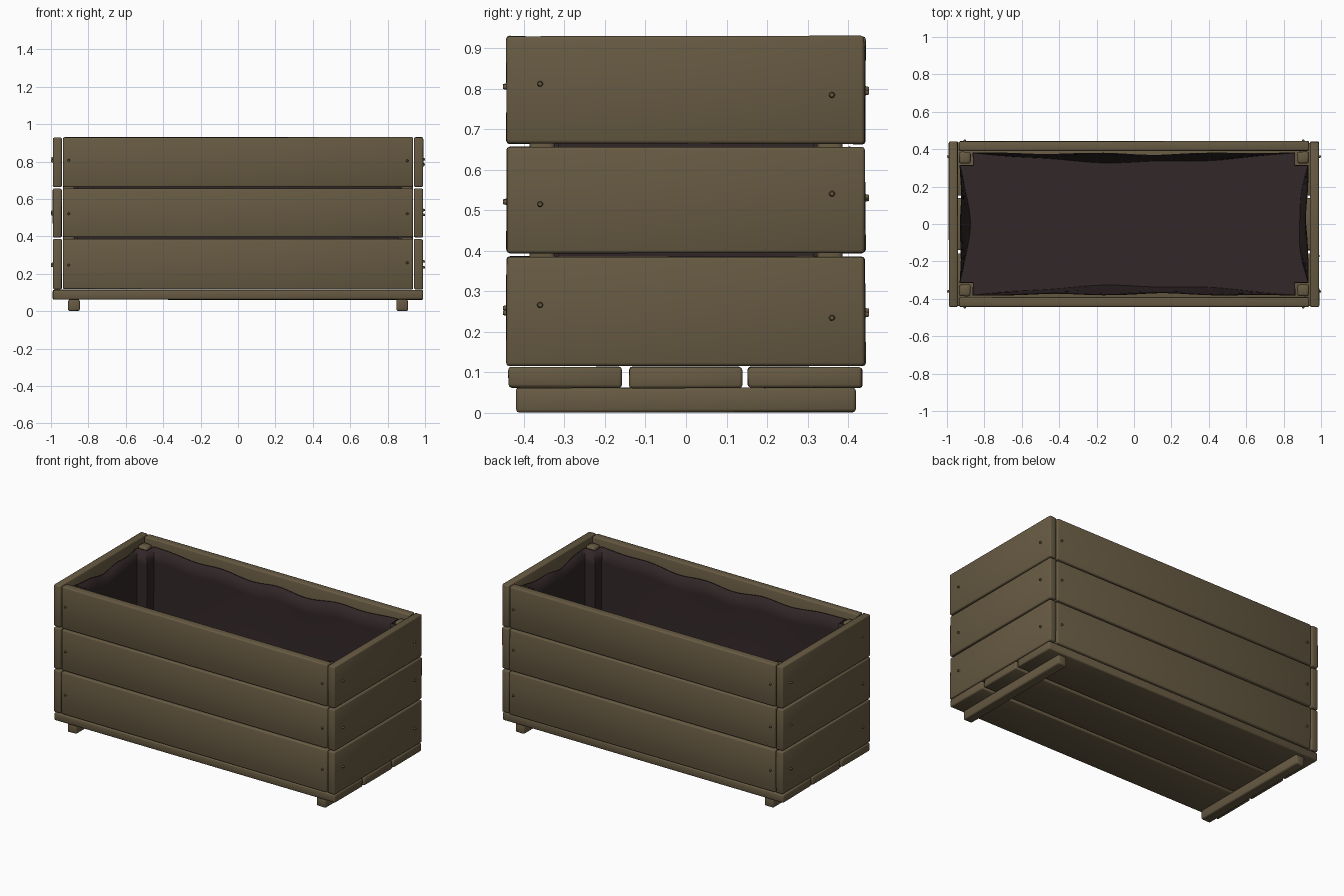
import bpy, bmesh, math, random
from mathutils import Vector

random.seed(4)
cube = bpy.data.objects.get("Cube")
if cube:
    bpy.data.objects.remove(cube, do_unlink=True)


def material(name, rgb):
    m = bpy.data.materials.new(name)
    m.use_nodes = True
    m.diffuse_color = (*rgb, 1)
    m.node_tree.nodes["Principled BSDF"].inputs["Base Color"].default_value = (*rgb, 1)
    return m


WOOD = material("weathered_wood", (0.135, 0.102, 0.055))
LINER = material("dark_liner", (0.032, 0.020, 0.021))
parts = []


def finish(bm, name, mat):
    bmesh.ops.recalc_face_normals(bm, faces=bm.faces)
    mesh = bpy.data.meshes.new(name)
    bm.to_mesh(mesh)
    bm.free()
    mesh.materials.append(mat)
    ob = bpy.data.objects.new(name, mesh)
    bpy.context.collection.objects.link(ob)
    parts.append(ob)
    return ob


# Sawn timber: a slightly irregular box with rounded edges
def board(name, x, y, z, wobble=0.003, bevel=0.008):
    bm = bmesh.new()
    bmesh.ops.create_cube(bm, size=1)
    for v in bm.verts:
        for i, (lo, hi) in enumerate((x, y, z)):
            inward = random.uniform(0, wobble)
            v.co[i] = hi - inward if v.co[i] > 0 else lo + inward
    bmesh.ops.bevel(bm, geom=bm.edges[:], offset=bevel, segments=2,
                    profile=0.5, affect='EDGES')
    return finish(bm, name, WOOD)


# Small round screw head facing along the given direction
def screw(name, pos, direction):
    bm = bmesh.new()
    bmesh.ops.create_cone(bm, cap_ends=True, segments=10, radius1=0.008,
                          radius2=0.005, depth=0.014)
    turn = Vector(direction).to_track_quat('Z', 'Y').to_matrix()
    bmesh.ops.rotate(bm, verts=bm.verts, matrix=turn)
    bmesh.ops.translate(bm, verts=bm.verts, vec=pos)
    return finish(bm, name, WOOD)


# Three tiers of wall boards with their screws
tiers = [("lower", 0.115, 0.387), ("middle", 0.393, 0.657), ("upper", 0.662, 0.931)]
for tier, low, high in tiers:
    mid = (low + high) / 2
    for side, s in (("left", 1), ("right", -1)):
        board(f"{tier}_{side}_end_board", sorted((s * 0.94, s * 0.991)),
              (-0.444, 0.442), (low, high))
        for face, f in (("front", -1), ("back", 1)):
            lift = random.uniform(-0.02, 0.02)
            screw(f"{tier}_{side}_{face}_end_screw",
                  (s * 0.993, f * 0.36, mid + lift), (s, 0, 0))
            screw(f"{tier}_{side}_{face}_wall_screw",
                  (s * 0.905, f * 0.445, mid + lift / 2), (0, f, 0))
    for face, f in (("front", -1), ("back", 1)):
        board(f"{tier}_{face}_board", (-0.937, 0.937),
              sorted((f * 0.39, f * 0.444)), (low, high))

# Floor slats and the two runners below them
for name, y0, y1 in (("front", -0.44, -0.157), ("middle", -0.142, 0.14), ("back", 0.15, 0.436)):
    board(f"{name}_floor_slat", (-0.991, 0.991), (y0, y1), (0.06, 0.115))
for side, s in (("left", 1), ("right", -1)):
    board(f"{side}_runner", sorted((s * 0.845, s * 0.91)), (-0.42, 0.42), (0, 0.064))

# Corner posts
for side, s in (("left", 1), ("right", -1)):
    for face, f in (("front", -1), ("back", 1)):
        board(f"{side}_{face}_post", sorted((s * 0.872, s * 0.937)),
              sorted((f * 0.322, f * 0.388)), (0.115, 0.9), bevel=0.012)


# Liner outline: runs round the box, stepping in around each post
def liner_outline():
    points = []          # (x, y, inward direction, sag 0..1)
    X, Y, nx, ny = 0.93, 0.38, 0.86, 0.312
    for sx, sy, along_x in ((1, -1, False), (1, 1, True), (-1, 1, False), (-1, -1, True)):
        n = 32 if along_x else 16
        for k in range(n + 1):
            t = k / n
            sag = math.sin(math.pi * t)
            if along_x:
                points.append((sx * nx * (1 - 2 * t), sy * Y, (0, -sy), sag))
            else:
                way = -1 if sx > 0 else 1
                points.append((sx * X, way * ny * (1 - 2 * t), (-sx, 0), sag))
        # inner corner of the post step
        cx, cy = (-sx, sy) if along_x else (sx, -sy if sx < 0 else sy)
        if not along_x:
            cy = 1 if sx > 0 else -1
        points.append((cx * nx, cy * ny, (0, 0), 0))
    return points


bm = bmesh.new()
outline = liner_outline()
rings, levels = [], 8
for lv in range(levels + 1):
    h = lv / levels
    ring = []
    for i, (x, y, d, sag) in enumerate(outline):
        wave = 0.012 * math.sin(i * 0.8) * sag
        top = 0.888 - 0.025 * sag + wave
        bulge = sag * (0.04 * (1 - h) ** 2 + 0.006 * math.sin(i * 0.55 + 3 * h) + 0.008)
        ring.append(bm.verts.new((x + d[0] * bulge, y + d[1] * bulge,
                                  0.128 + (top - 0.128) * h)))
    rings.append(ring)
count = len(outline)
for a, b in zip(rings, rings[1:]):
    for i in range(count):
        j = (i + 1) % count
        bm.faces.new((a[i], a[j], b[j], b[i]))
bm.faces.new(rings[0])
liner = finish(bm, "fabric_liner", LINER)
thick = liner.modifiers.new("thickness", 'SOLIDIFY')
thick.thickness = 0.006
thick.offset = 0

# Smooth shading with crisp edges
bpy.ops.object.select_all(action='DESELECT')
for ob in parts:
    ob.select_set(True)
bpy.context.view_layer.objects.active = parts[0]
bpy.ops.object.shade_smooth_by_angle(angle=math.radians(50))
